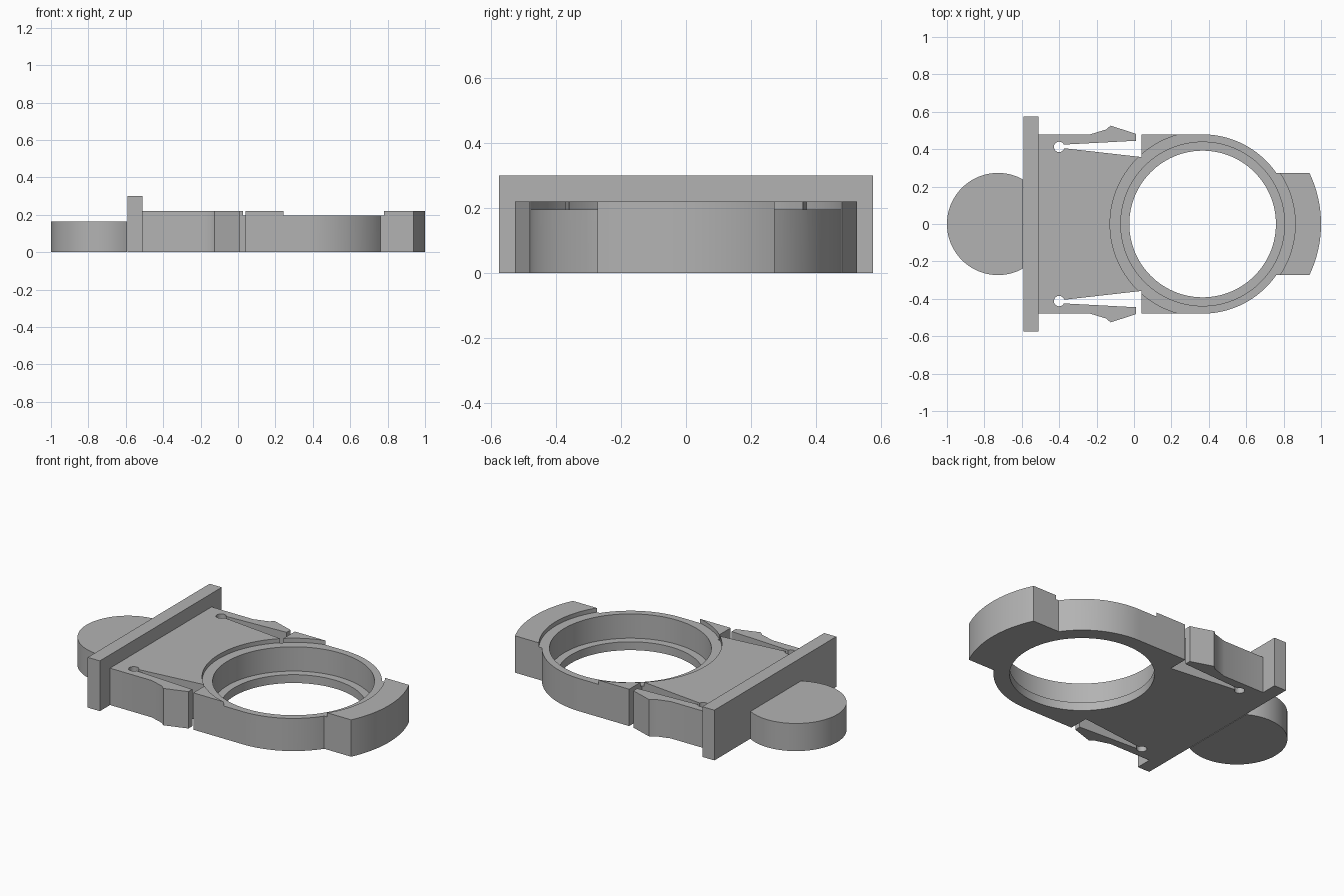
import bpy, bmesh
from math import sin, cos, asin, radians, degrees, pi

cube = bpy.data.objects.get("Cube")
if cube:
    bpy.data.objects.remove(cube, do_unlink=True)

grey = bpy.data.materials.new("plain grey")
grey.use_nodes = True
colour = (0.45, 0.45, 0.45, 1)
grey.diffuse_color = colour
grey.node_tree.nodes["Principled BSDF"].inputs["Base Color"].default_value = colour


def arc(cx, cy, r, start, end, steps):
    """Points along an arc, angles in degrees."""
    angles = [radians(start + (end - start) * i / steps) for i in range(steps + 1)]
    return [(cx + r * cos(a), cy + r * sin(a)) for a in angles]


def finish(name, bm):
    bmesh.ops.recalc_face_normals(bm, faces=bm.faces)
    mesh = bpy.data.meshes.new(name)
    bm.to_mesh(mesh)
    bm.free()
    mesh.materials.append(grey)
    ob = bpy.data.objects.new(name, mesh)
    bpy.context.collection.objects.link(ob)
    return ob


def extrude(name, outline, height):
    """Prism standing on the ground from a plan outline."""
    bm = bmesh.new()
    face = bm.faces.new([bm.verts.new((x, y, 0)) for x, y in outline])
    top = bmesh.ops.extrude_face_region(bm, geom=[face])["geom"]
    bmesh.ops.translate(bm, vec=(0, 0, height),
                        verts=[v for v in top if isinstance(v, bmesh.types.BMVert)])
    return finish(name, bm)


def lathe(name, profile, cx, steps):
    """Closed solid of revolution about a vertical axis at x = cx."""
    bm = bmesh.new()
    rings = [[bm.verts.new((x, y, z)) for x, y in arc(cx, 0, r, 0, 360, steps)[:-1]]
             for r, z in profile]
    for low, high in zip(rings, rings[1:]):
        for i in range(steps):
            j = (i + 1) % steps
            bm.faces.new((low[i], low[j], high[j], high[i]))
    bm.faces.new(rings[0])
    bm.faces.new(rings[-1])
    return finish(name, bm)


def smooth(ob):
    bpy.ops.object.select_all(action="DESELECT")
    ob.select_set(True)
    bpy.context.view_layer.objects.active = ob
    bpy.ops.object.shade_smooth_by_angle(angle=radians(25))


# Main body: spring clips, relief slots, round holder and end block
ring_x, ring_r, block_r, block_y = 0.367, 0.479, 0.633, 0.273
half = [(-0.51, 0.479), (-0.235, 0.479), (-0.15, 0.505), (-0.125, 0.526),
        (0.01, 0.482), (0.01, 0.445)]
half += arc(-0.4, 0.412, 0.028, 27, 345, 24)
half += [(0.04, 0.358), (0.04, 0.479)]
half += arc(ring_x, 0, ring_r, 90, degrees(asin(block_y / ring_r)), 24)
half += arc(ring_x, 0, block_r, degrees(asin(block_y / block_r)), 1, 12)
body = extrude("holder_body", half + [(x, -y) for x, y in reversed(half)], 0.22)

# Stepped round opening with a seat ledge and a shallow outer recess
steps = [(0.392, -0.1), (0.392, 0.05), (0.438, 0.05),
         (0.438, 0.195), (0.495, 0.195), (0.495, 0.4)]
cutter = lathe("opening_cutter", steps, ring_x, 120)
cutter.hide_render = True
cut = body.modifiers.new("opening", "BOOLEAN")
cut.operation, cut.solver, cut.object = "DIFFERENCE", "EXACT", cutter
bpy.context.view_layer.objects.active = body
bpy.ops.object.modifier_apply(modifier=cut.name)
bpy.data.objects.remove(cutter, do_unlink=True)
smooth(body)

# Upright stop plate
extrude("stop_plate", [(-0.59, -0.575), (-0.51, -0.575), (-0.51, 0.575), (-0.59, 0.575)], 0.3)

# Rounded finger grip behind the plate
grip_angle = degrees(asin(0.238 / 0.273))
smooth(extrude("finger_grip", arc(-0.727, 0, 0.273, grip_angle, 360 - grip_angle, 64), 0.165))
